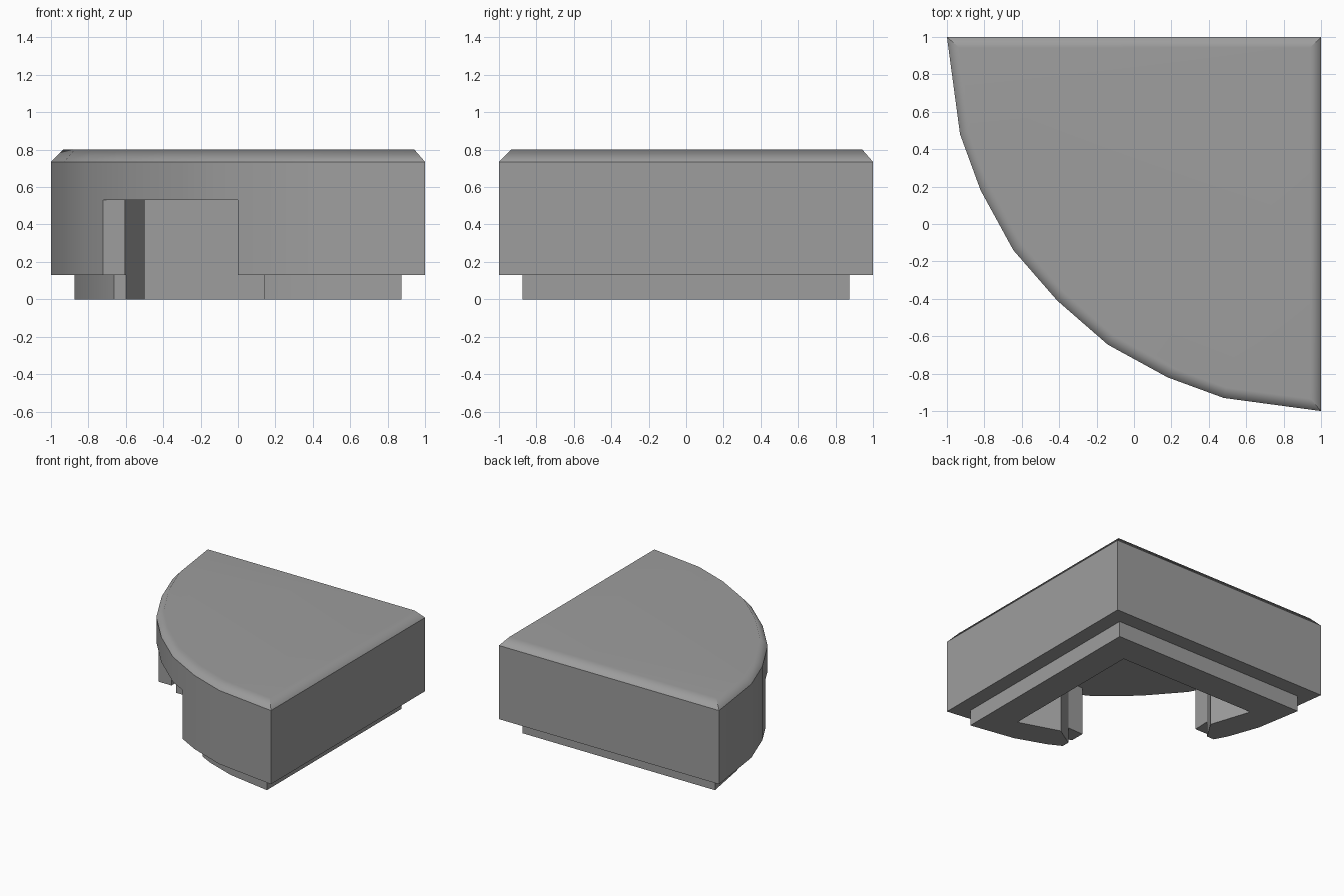
import bpy, bmesh, math
from mathutils import Vector

cube = bpy.data.objects.get("Cube")
if cube:
    bpy.data.objects.remove(cube, do_unlink=True)

grey = bpy.data.materials.new("plain_grey")
grey.use_nodes = True
colour = (0.34, 0.34, 0.34, 1)
grey.diffuse_color = colour
grey.node_tree.nodes["Principled BSDF"].inputs["Base Color"].default_value = colour

TOP, SHOULDER, CEILING, FOOT = 0.80, 0.735, 0.53, 0.13


def mirrored(half, start, end):
    """Closed outline, symmetric about the diagonal x = y."""
    return [start] + half + [end] + [(y, x) for x, y in reversed(half)]


def inset(outline, d):
    """Move every side of an anticlockwise outline inwards by d."""
    pts = [Vector(p) for p in outline]
    result = []
    for i, p in enumerate(pts):
        a, b = (p - pts[i - 1]).normalized(), (pts[(i + 1) % len(pts)] - p).normalized()
        na, nb = Vector((-a.y, a.x)), Vector((-b.y, b.x))
        m = (na + nb).normalized()
        result.append(tuple(p + m * d / m.dot(na)))
    return result


def loft(name, layers):
    """Solid through a stack of (outline, height) layers."""
    bm = bmesh.new()
    rings = [[bm.verts.new((x, y, z)) for x, y in outline] for outline, z in layers]
    n = len(rings[0])
    bm.faces.new(rings[0][::-1])
    bm.faces.new(rings[-1])
    for low, high in zip(rings, rings[1:]):
        for i in range(n):
            j = (i + 1) % n
            bm.faces.new((low[i], low[j], high[j], high[i]))
    bmesh.ops.recalc_face_normals(bm, faces=bm.faces)
    mesh = bpy.data.meshes.new(name)
    bm.to_mesh(mesh)
    bm.free()
    mesh.materials.append(grey)
    obj = bpy.data.objects.new(name, mesh)
    bpy.context.collection.objects.link(obj)
    return obj


def finish(obj):
    """Smooth the arc and the chamfer's upper edge, keep other corners sharp."""
    bm = bmesh.new()
    bm.from_mesh(obj.data)
    for f in bm.faces:
        f.smooth = True
    for e in bm.edges:
        at_top = all(v.co.z > TOP - 0.001 for v in e.verts)
        e.smooth = at_top or e.calc_face_angle(math.pi) < math.radians(30)
    bm.to_mesh(obj.data)
    bm.free()
    mod = obj.modifiers.new("weighted_normals", 'WEIGHTED_NORMAL')
    mod.keep_sharp = True


# Quarter-round housing with a chamfered top
outline = mirrored([(-1, 1), (-0.93, 0.48), (-0.82, 0.18), (-0.645, -0.14)],
                   (1, 1), (-0.41, -0.41))
housing = loft("housing", [(outline, FOOT), (outline, SHOULDER),
                           (inset(outline, 0.057), TOP)])

# Cavity and the opening through the curved wall
hollow = mirrored([(-0.61, 0.635), (-0.5, 0.3), (-0.6, 0.143), (-0.605, 0), (-1.1, 0)],
                  (0.635, 0.635), (-1.1, -1.1))
cutter = loft("cavity_cutter", [(hollow, -0.1), (hollow, CEILING)])
cutter.hide_render = True
cut = housing.modifiers.new("cavity", 'BOOLEAN')
cut.operation, cut.solver, cut.object = 'DIFFERENCE', 'EXACT', cutter
bpy.context.view_layer.objects.active = housing
bpy.ops.object.modifier_apply(modifier="cavity")
bpy.data.objects.remove(cutter, do_unlink=True)

# Stepped-in lower rim, open on the curved side
rim_outline = mirrored([(-0.875, 0.875), (-0.81, 0.5), (-0.72, 0.25), (-0.664, 0.143),
                        (-0.6, 0.143), (-0.5, 0.3), (-0.61, 0.635)],
                       (0.875, 0.875), (0.635, 0.635))
lower_rim = loft("lower_rim", [(rim_outline, 0), (rim_outline, FOOT)])

for part in (housing, lower_rim):
    finish(part)
